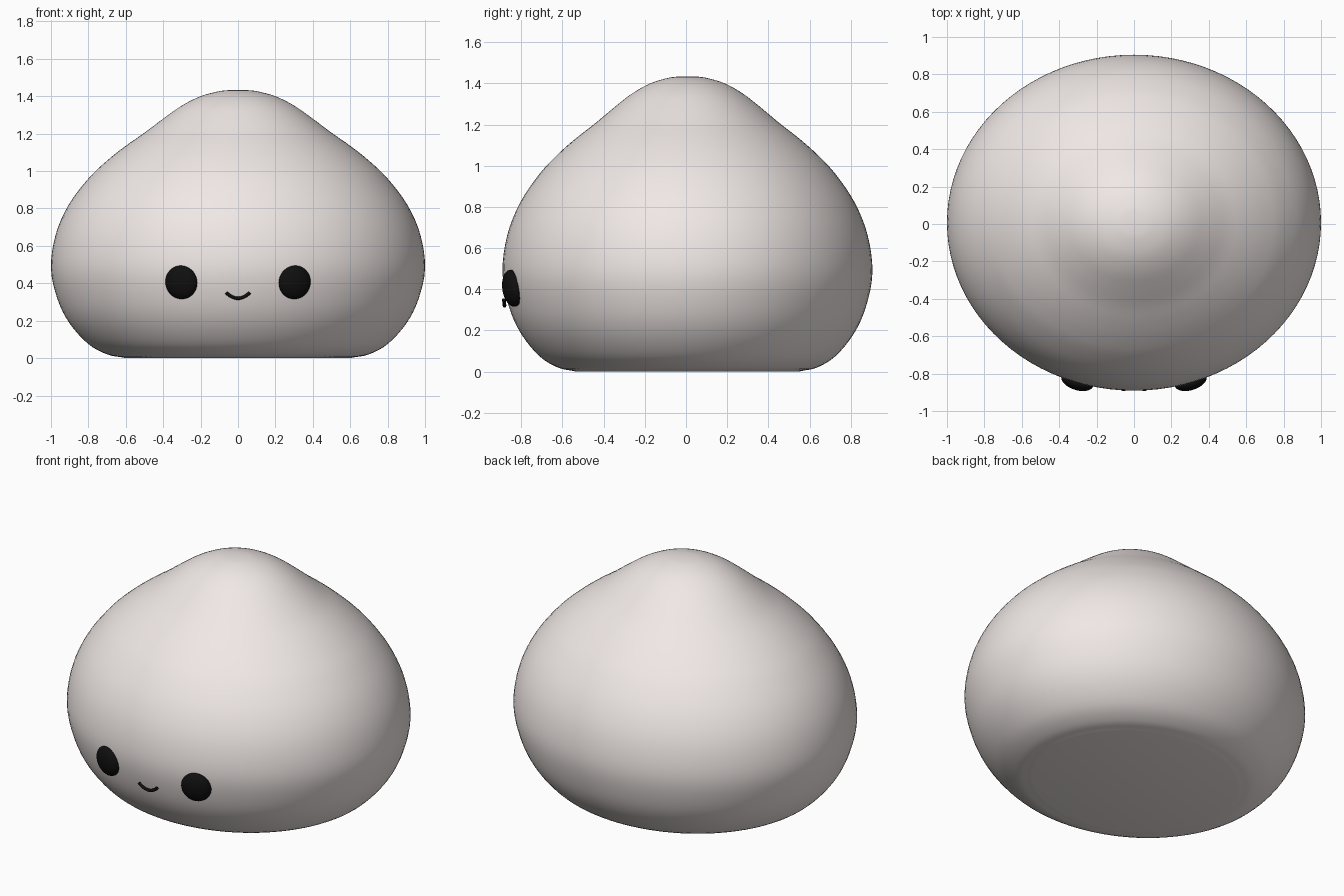
import bpy, bmesh, math
from mathutils import Vector

if "Cube" in bpy.data.objects:
    bpy.data.objects.remove(bpy.data.objects["Cube"])

def material(name, rgb):
    m = bpy.data.materials.new(name)
    m.diffuse_color = (*rgb, 1)
    m.use_nodes = True
    m.node_tree.nodes["Principled BSDF"].inputs["Base Color"].default_value = m.diffuse_color
    return m

cream = material("cream", (0.87, 0.81, 0.79))
black = material("black", (0.005, 0.005, 0.005))

def smooth_path(pts, steps):
    """Catmull-Rom through the profile points."""
    p = [Vector(q) for q in pts]
    p = [2 * p[0] - p[1]] + p + [2 * p[-1] - p[-2]]
    out = []
    for a, b, c, d in zip(p, p[1:], p[2:], p[3:]):
        for i in range(steps):
            t = i / steps
            out.append(0.5 * (2*b + (c - a)*t + (2*a - 5*b + 4*c - d)*t*t
                              + (3*b - a - 3*c + d)*t**3))
    return out + [p[-2]]

def add_object(name, bm, mat):
    bmesh.ops.recalc_face_normals(bm, faces=bm.faces)
    me = bpy.data.meshes.new(name)
    bm.to_mesh(me)
    bm.free()
    me.materials.append(mat)
    me.shade_smooth()
    ob = bpy.data.objects.new(name, me)
    bpy.context.collection.objects.link(ob)
    return ob

# Body: dumpling profile (radius, height) turned round an oval
DEPTH, SHIFT, SEG = 0.898, 0.007, 96
profile = [(0.62, 0.004), (0.70, 0.02), (0.80, 0.075), (0.90, 0.185), (0.965, 0.315),
           (1.0, 0.48), (0.975, 0.66), (0.905, 0.82), (0.80, 0.96), (0.70, 1.056),
           (0.60, 1.135), (0.50, 1.205), (0.40, 1.28), (0.30, 1.35), (0.20, 1.40),
           (0.10, 1.427), (0.03, 1.434)]
bm = bmesh.new()
rings = []
for r, z in [(0.6, 0)] + [tuple(v) for v in smooth_path(profile, 4)]:
    rings.append([bm.verts.new((r * math.cos(a), SHIFT + DEPTH * r * math.sin(a), z))
                  for a in (2 * math.pi * i / SEG for i in range(SEG))])
for lo, hi in zip(rings, rings[1:]):
    for i in range(SEG):
        j = (i + 1) % SEG
        bm.faces.new((lo[i], lo[j], hi[j], hi[i]))
bm.faces.new(rings[0][::-1])
bm.faces.new(rings[-1])
add_object("body", bm, cream)

# Eyes: flattened domes turned to follow the body
for side, label in ((-1, "left"), (1, "right")):
    bm = bmesh.new()
    bmesh.ops.create_uvsphere(bm, u_segments=40, v_segments=24, radius=1)
    eye = add_object(label + "_eye", bm, black)
    eye.scale = (0.088, 0.045, 0.09)
    eye.location = (side * 0.303, -0.842, 0.405)
    eye.rotation_euler = (math.radians(8), 0, side * math.radians(17))

# Mouth: small smiling tube
cu = bpy.data.curves.new("mouth", 'CURVE')
cu.dimensions = '3D'
cu.bevel_depth = 0.009
cu.bevel_resolution = 3
cu.use_fill_caps = True
sp = cu.splines.new('POLY')
N = 17
sp.points.add(N - 1)
for i in range(N):
    t = 2 * i / (N - 1) - 1
    sp.points[i].co = (0.063 * t, -0.881 - 0.003 * t * t, 0.32 + 0.03 * t * t, 1)
cu.materials.append(black)
bpy.context.collection.objects.link(bpy.data.objects.new("mouth", cu))
